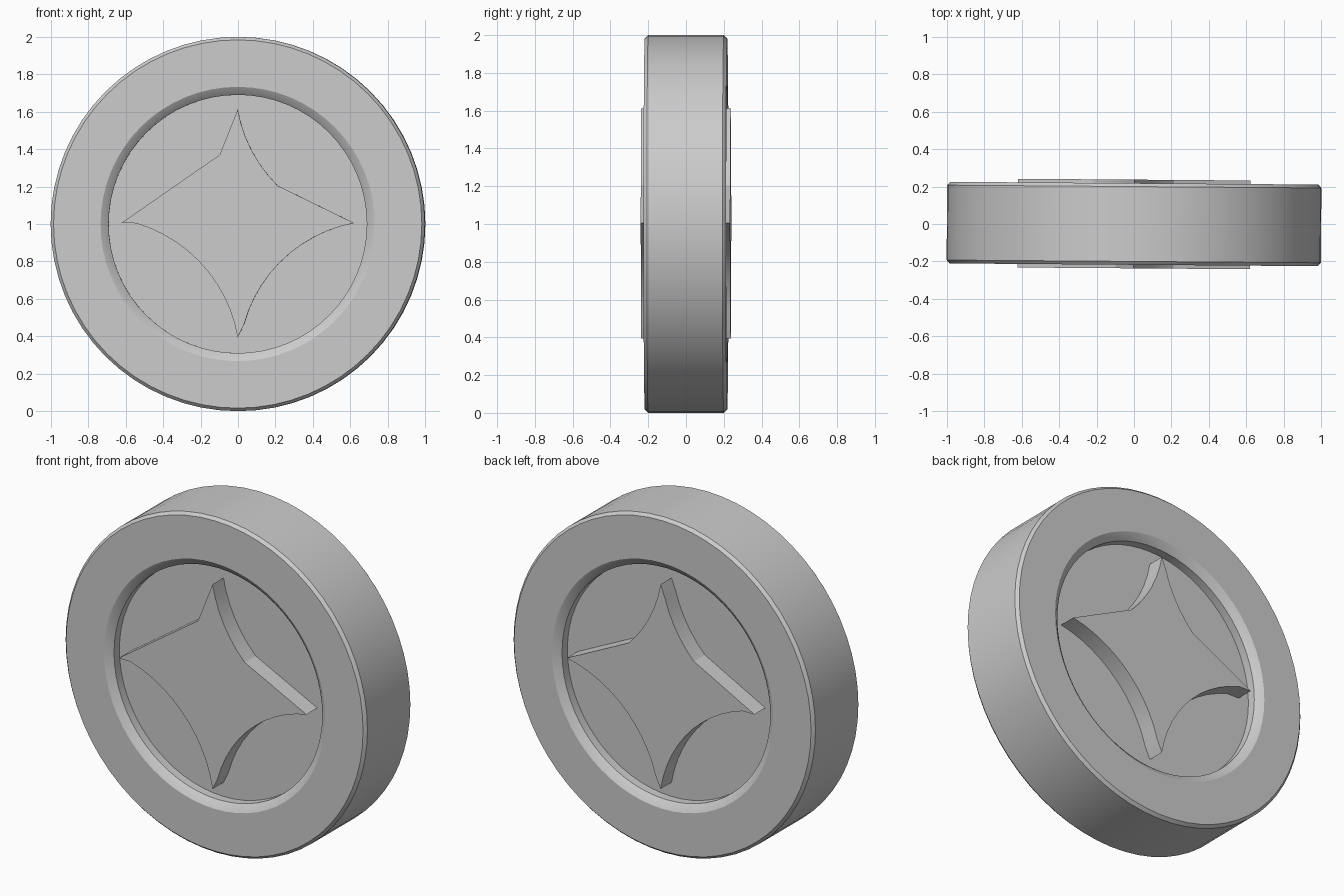
import bpy, bmesh, math
from mathutils import Vector

if "Cube" in bpy.data.objects:
    bpy.data.objects.remove(bpy.data.objects["Cube"])

TILT = math.radians(-0.43)   # very slight turn seen from the top
SEGS = 64
FLOOR, STAR_TOP = 0.135, 0.237


def finish(name, bm):
    bmesh.ops.remove_doubles(bm, verts=bm.verts, dist=1e-5)
    bmesh.ops.recalc_face_normals(bm, faces=bm.faces)
    me = bpy.data.meshes.new(name)
    bm.to_mesh(me)
    bm.free()
    ob = bpy.data.objects.new(name, me)
    bpy.context.collection.objects.link(ob)
    ob.location.z = 1
    ob.rotation_euler.z = TILT
    bpy.ops.object.select_all(action='DESELECT')
    ob.select_set(True)
    bpy.context.view_layer.objects.active = ob
    bpy.ops.object.shade_smooth_by_angle(angle=math.radians(20))
    return ob


# Coin body: half profile (radius, y) mirrored front to back, then spun around y
half = [(0, -FLOOR), (0.69, -FLOOR), (0.69, -0.185), (0.712, -0.205),
        (0.733, -0.218), (0.984, -0.218), (1.0, -0.2)]
profile = half + [(r, -y) for r, y in reversed(half)]
bm = bmesh.new()
verts = [bm.verts.new((r, y, 0)) for r, y in profile]
edges = [bm.edges.new(pair) for pair in zip(verts, verts[1:])]
bmesh.ops.spin(bm, geom=verts + edges, cent=(0, 0, 0), axis=(0, 1, 0),
               angle=math.tau, steps=SEGS, use_merge=True)
bmesh.ops.dissolve_degenerate(bm, dist=1e-6, edges=bm.edges)
finish("coin_body", bm)


def inward_arc(a, b, sag=0.137, steps=12):
    """Points from a up to (not including) b, bowed towards the centre."""
    a, b = Vector(a), Vector(b)
    mid = (a + b) / 2
    h = (b - a).length / 2
    radius = (h * h + sag * sag) / (2 * sag)
    c = mid + mid.normalized() * (radius - sag)
    va, vb = a - c, b - c
    turn = va.angle_signed(vb)
    pts = []
    for i in range(steps):
        t = -turn * i / steps
        pts.append((c.x + va.x * math.cos(t) - va.y * math.sin(t),
                    c.y + va.x * math.sin(t) + va.y * math.cos(t)))
    return pts


top, right, bottom, left = (0, 0.612), (0.622, 0.005), (0, -0.607), (-0.622, 0.005)
upper_right = inward_arc(top, right)[:7]          # second half runs straight
lower = inward_arc(right, bottom) + inward_arc(bottom, left)
upper_left_front = [left, (-0.096, 0.37)]
upper_left_back = [left] + inward_arc(left, top)[6:]


def star(name, outline, side):
    """Raised four-pointed star, standing on the recess floor."""
    bm = bmesh.new()
    face = bm.faces.new([bm.verts.new((x, side * (FLOOR - 0.01), z)) for x, z in outline])
    ext = bmesh.ops.extrude_face_region(bm, geom=[face])
    moved = [g for g in ext["geom"] if isinstance(g, bmesh.types.BMVert)]
    bmesh.ops.translate(bm, verts=moved, vec=(0, side * (STAR_TOP - FLOOR + 0.01), 0))
    finish(name, bm)


star("front_star", upper_right + lower + upper_left_front, -1)
star("back_star", upper_right + lower + upper_left_back, 1)
